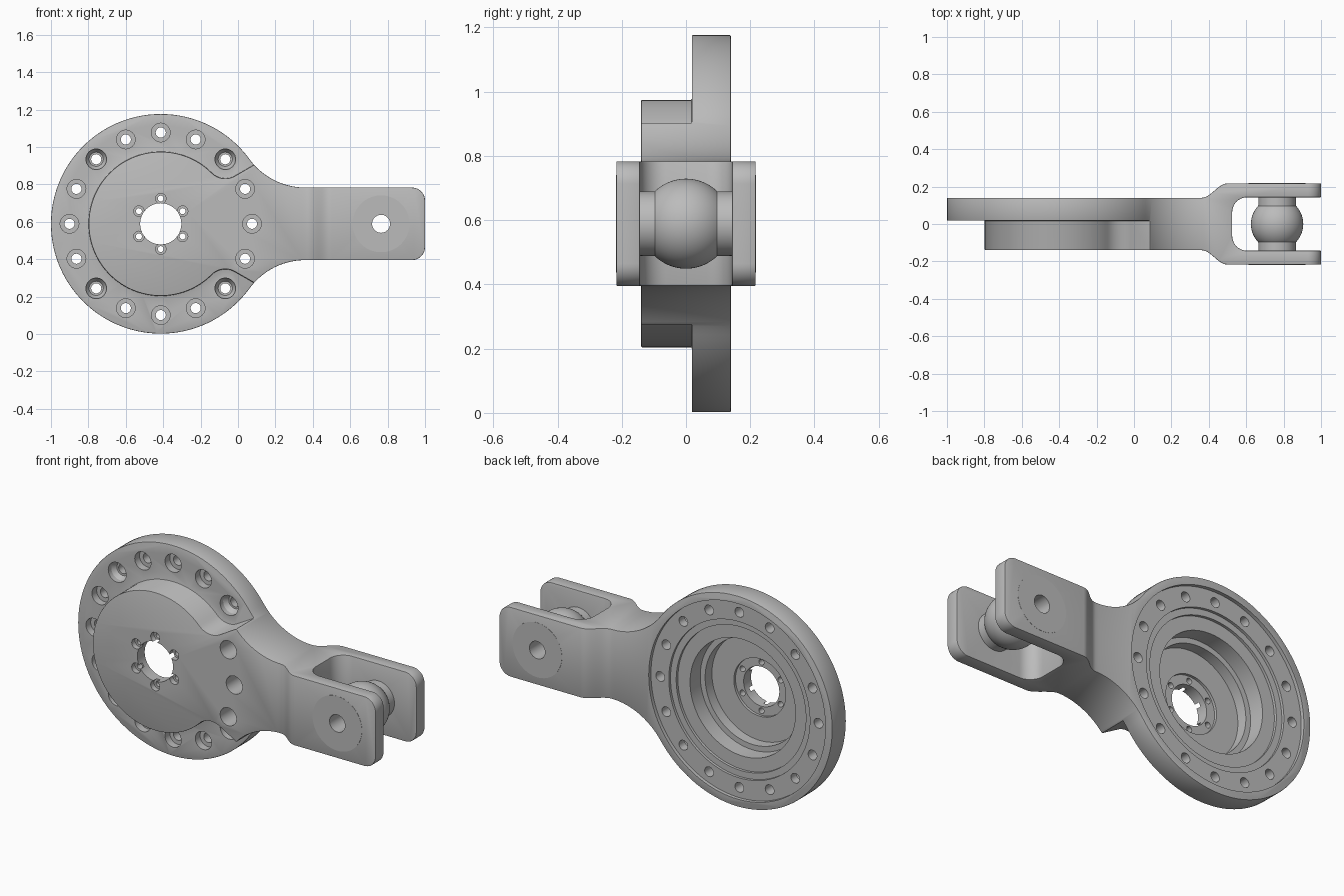
import bpy, bmesh
from math import sin, cos, pi, radians

if "Cube" in bpy.data.objects:
    bpy.data.objects.remove(bpy.data.objects["Cube"], do_unlink=True)

CX, CZ, R = -0.413, 0.589, 0.587      # flange centre and radius
ARM = 0.194                           # half height of the arm
PIN_X = 0.765
THICK, FORK = 0.14, 0.217             # half depth of the arm and of the fork
STEP = 0.018                          # front plane of the flange

metal = bpy.data.materials.new("machined_grey")
metal.use_nodes = True
grey = (0.5, 0.5, 0.5, 1)
metal.diffuse_color = grey
metal.node_tree.nodes["Principled BSDF"].inputs["Base Color"].default_value = grey


def arc(x, y, r, start, end, n):
    """Points on an arc, angles in degrees."""
    steps = [radians(start + (end - start) * i / n) for i in range(n + 1)]
    return [(x + r * cos(a), y + r * sin(a)) for a in steps]


def finish(name, bm):
    bmesh.ops.remove_doubles(bm, verts=bm.verts, dist=1e-5)
    bmesh.ops.recalc_face_normals(bm, faces=bm.faces)
    mesh = bpy.data.meshes.new(name)
    bm.to_mesh(mesh)
    bm.free()
    mesh.materials.append(metal)
    obj = bpy.data.objects.new(name, mesh)
    bpy.context.collection.objects.link(obj)
    return obj


def prism(name, points, low, high, axis):
    """Extrude a flat outline along y or z."""
    bm = bmesh.new()
    place = (lambda p, t: (p[0], t, p[1])) if axis == "y" else (lambda p, t: (p[0], p[1], t))
    ends = [[bm.verts.new(place(p, t)) for p in points] for t in (low, high)]
    for end in ends:
        bm.faces.new(end)
    n = len(points)
    for i in range(n):
        j = (i + 1) % n
        bm.faces.new((ends[0][i], ends[0][j], ends[1][j], ends[1][i]))
    return finish(name, bm)


def lathe(name, profile, centres, n=32):
    """Spin a closed (radius, y) profile about y at each (x, z) centre."""
    bm = bmesh.new()
    for x, z in centres:
        rings = []
        for k in range(n):
            a = 2 * pi * k / n
            rings.append([bm.verts.new((x + r * cos(a), y, z + r * sin(a))) for r, y in profile])
        for k in range(n):
            a, b = rings[k], rings[(k + 1) % n]
            for i in range(len(profile)):
                j = (i + 1) % len(profile)
                if profile[i][0] == 0 and profile[j][0] == 0:
                    continue
                bm.faces.new((a[i], a[j], b[j], b[i]))
    return finish(name, bm)


def on_circle(r, angles):
    return [(CX + r * cos(radians(a)), CZ + r * sin(radians(a))) for a in angles]


cutters = []


def boolean(obj, cutter, operation="DIFFERENCE"):
    mod = obj.modifiers.new(cutter.name, "BOOLEAN")
    mod.object, mod.operation, mod.solver = cutter, operation, "EXACT"
    cutter.hide_render = True
    cutters.append(cutter)


def smooth(obj):
    obj.data.shade_smooth()
    obj.data.set_sharp_from_angle(angle=radians(25))


# Side outline: round flange blending into the arm
fx = 0.36
dx = fx - CX
fr = (dx * dx + ARM * ARM - R * R) / (2 * (R - ARM))   # tangent fillet radius
from math import atan2, degrees
blend = degrees(atan2(ARM + fr, dx))
upper = arc(CX, CZ, R, 180, blend, 64)
upper += arc(fx, CZ + ARM + fr, fr, 180 + blend, 270, 20)
upper += arc(1 - 0.07, CZ + ARM - 0.07, 0.07, 90, 0, 10)
lower = [(x, 2 * CZ - z) for x, z in reversed(upper[1:])]
body = prism("flanged_fork_arm", upper + lower, -0.4, 0.4, "y")

# Plan outline: thin arm swelling into a slotted fork
swell = [(0.36 + 0.14 * i / 12, THICK + (FORK - THICK) * (1 - cos(pi * i / 12)) / 2)
         for i in range(13)]
half = [(-1.3, THICK)] + swell + [(1.3, FORK), (1.3, 0.143)]
half += arc(0.525 + 0.08, 0.143 - 0.08, 0.08, 90, 180, 10)
plan = half + [(x, -y) for x, y in reversed(half)]
boolean(body, prism("plan_cutter", plan, -0.3, 1.5, "z"), "INTERSECT")

# Front step around the round boss, with clearance for the corner screws
hx, hz = on_circle(0.488, [45])[0]
notch = arc(hx, hz, 0.103, 300, 225, 12)
end_x = 0.25
notch.insert(0, (end_x, notch[0][1] + (end_x - notch[0][0]) * 0.577))
mirrored = [(x, 2 * CZ - z) for x, z in reversed(notch)]
step = notch + arc(CX, CZ, 0.385, 45, 315, 90)[1:-1] + mirrored
step += [(end_x, -0.4), (-1.4, -0.4), (-1.4, 1.6), (end_x, 1.6)]
boolean(body, prism("step_cutter", step, -0.5, STEP, "y"))

# Softened edges
bevel = body.modifiers.new("soft_edges", "BEVEL")
bevel.width, bevel.segments = 0.008, 2
bevel.limit_method, bevel.angle_limit = "ANGLE", radians(40)

# Stepped cavity in the back, open through the centre
cavity = [(0, -0.4), (0.11, -0.4), (0.11, -0.075), (0.16, -0.075), (0.16, -0.06),
          (0.295, -0.06), (0.295, 0), (0.325, 0), (0.325, 0.09), (0.4, 0.09),
          (0.4, 0.105), (0.435, 0.105), (0.435, 0.12), (0.545, 0.12), (0.545, 0.4), (0, 0.4)]
boolean(body, lathe("cavity_cutter", cavity, [(CX, CZ)], 128))


# Counterbored screw holes
def bore(wide, narrow, floor):
    return [(0, -0.4), (wide, -0.4), (wide, floor), (narrow, floor), (narrow, 0.4), (0, 0.4)]


ring = [22.5 * i for i in range(16)]
plain = [a for a in ring if a % 90 != 45]
corner = [a for a in ring if a % 90 == 45]
boolean(body, lathe("ring_hole_cutter", bore(0.05, 0.027, 0.06), on_circle(0.488, plain)))
tapered = [(0, -0.4), (0.055, -0.4), (0.055, 0.045), (0.038, 0.07), (0.027, 0.07),
           (0.027, 0.4), (0, 0.4)]
boolean(body, lathe("corner_hole_cutter", tapered, on_circle(0.488, corner)))
hub = on_circle(0.135, [30 + 60 * i for i in range(6)])
boolean(body, lathe("hub_hole_cutter", bore(0.028, 0.016, -0.11), hub, 20))
through = [(0, -0.4), (0.048, -0.4), (0.048, 0.4), (0, 0.4)]
boolean(body, lathe("pin_hole_cutter", through, [(PIN_X, CZ)], 40))

# Bake the body and drop the cutters
graph = bpy.context.evaluated_depsgraph_get()
baked = bpy.data.meshes.new_from_object(body.evaluated_get(graph))
body.modifiers.clear()
body.data = baked
for cutter in cutters:
    bpy.data.objects.remove(cutter, do_unlink=True)
body.data.materials.clear()
body.data.materials.append(metal)
smooth(body)

# Ball joint with its collars, bored through
ball = [(0.14 * cos(radians(a)), 0.14 * sin(radians(a))) for a in range(-44, 45, 4)]
joint = [(0.048, -0.16), (0.1, -0.16)] + ball + [(0.1, 0.16), (0.048, 0.16)]
smooth(lathe("ball_joint", joint, [(PIN_X, CZ)], 64))

# Flush pin caps on the fork cheeks
for name, side in (("front_pin_cap", -1), ("back_pin_cap", 1)):
    a, b = side * (FORK - 0.005), side * (FORK + 0.001)
    smooth(lathe(name, [(0.048, a), (0.152, a), (0.152, b), (0.048, b)], [(PIN_X, CZ)], 64))
